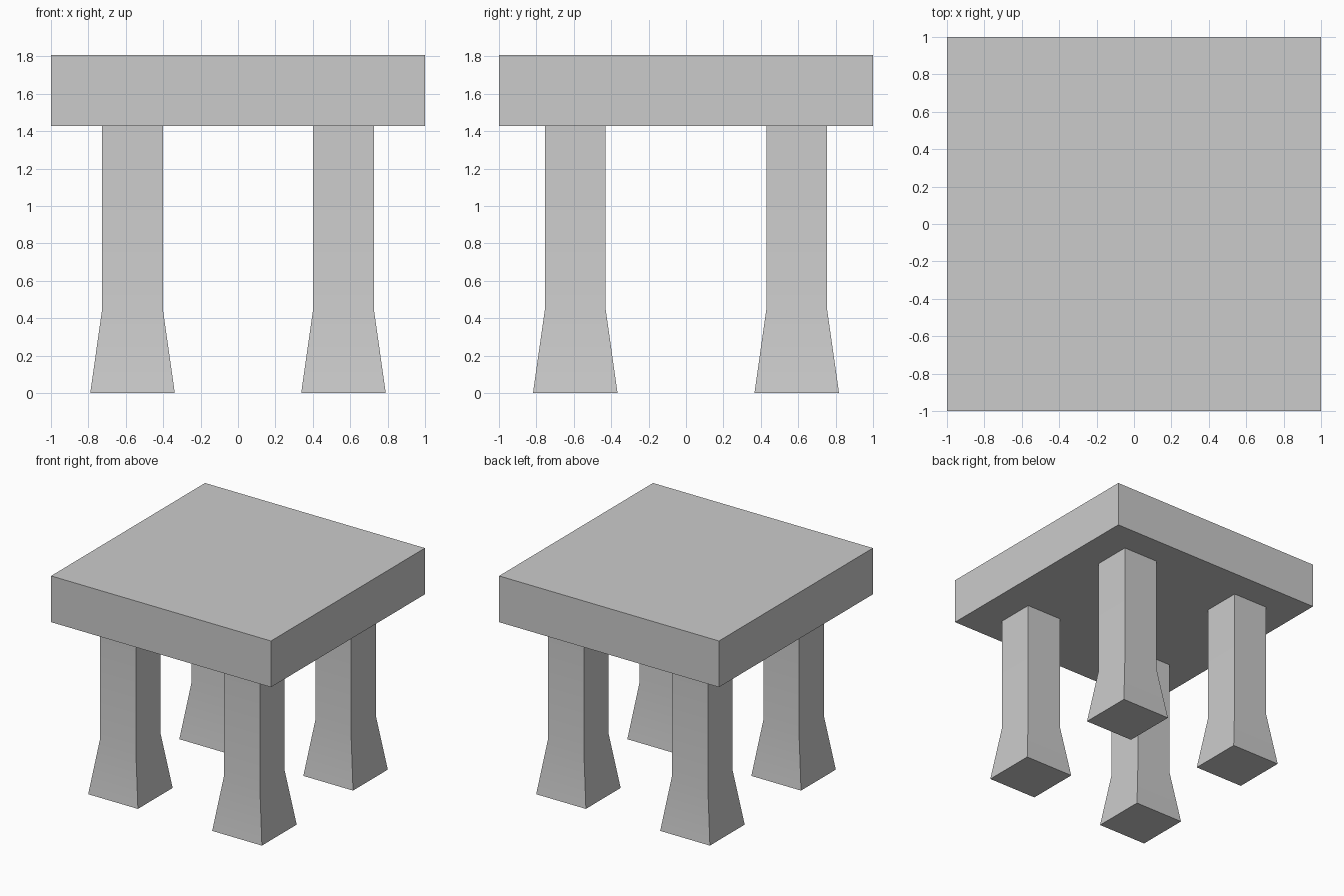
import bpy
import bmesh
import math

if "Cube" in bpy.data.objects:
    bpy.data.objects.remove(bpy.data.objects["Cube"])


def make_object(name, bm):
    mesh = bpy.data.meshes.new(name)
    bmesh.ops.recalc_face_normals(bm, faces=bm.faces)
    bm.to_mesh(mesh)
    bm.free()
    obj = bpy.data.objects.new(name, mesh)
    bpy.context.collection.objects.link(obj)
    return obj


def square_stack(name, rings):
    """Square column through (half width, height) rings, capped at both ends."""
    bm = bmesh.new()
    loops = [[bm.verts.new((sx * h, sy * h, z))
              for sx, sy in ((-1, -1), (1, -1), (1, 1), (-1, 1))]
             for h, z in rings]
    for low, high in zip(loops, loops[1:]):
        for i in range(4):
            j = (i + 1) % 4
            bm.faces.new((low[i], low[j], high[j], high[i]))
    bm.faces.new(loops[0][::-1])
    bm.faces.new(loops[-1])
    return make_object(name, bm)


UNDERSIDE, TOP = 1.428, 1.808
LEG_X, LEG_Y = 0.564, 0.592

# Thick square seat
square_stack("seat", [(1.0, UNDERSIDE), (1.0, TOP)])

# Four legs: straight shaft flaring out to a wider foot, softly shaded at the bend
for side, sx in (("left", -1), ("right", 1)):
    for end, sy in (("front", -1), ("back", 1)):
        leg = square_stack(f"{end}_{side}_leg",
                           [(0.226, 0.0), (0.162, 0.45), (0.162, UNDERSIDE)])
        leg.location = (sx * LEG_X, sy * LEG_Y, 0)
        bpy.ops.object.select_all(action='DESELECT')
        leg.select_set(True)
        bpy.context.view_layer.objects.active = leg
        bpy.ops.object.shade_smooth_by_angle(angle=math.radians(30))
